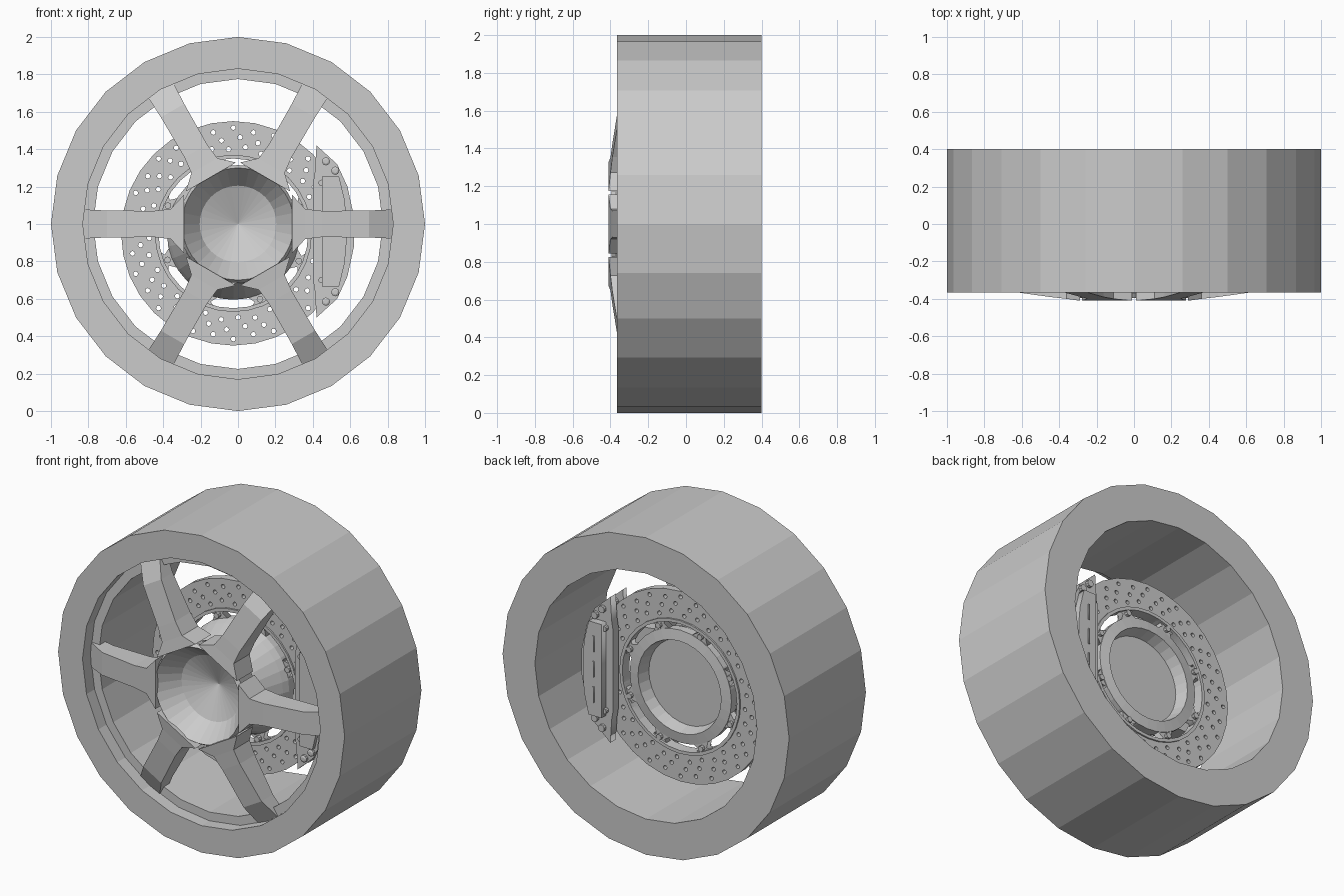
import bpy, bmesh
from math import sin, cos, pi, radians
from mathutils import Matrix

cube = bpy.data.objects.get("Cube")
if cube:
    bpy.data.objects.remove(cube, do_unlink=True)

grey = bpy.data.materials.new("plain grey")
grey.use_nodes = True
grey.diffuse_color = (0.6, 0.6, 0.6, 1)
grey.node_tree.nodes["Principled BSDF"].inputs["Base Color"].default_value = (0.6, 0.6, 0.6, 1)


def add_object(name, mesh):
    mesh.materials.clear()
    mesh.materials.append(grey)
    obj = bpy.data.objects.new(name, mesh)
    bpy.context.collection.objects.link(obj)
    return obj


def finish(name, bm):
    bmesh.ops.recalc_face_normals(bm, faces=bm.faces)
    mesh = bpy.data.meshes.new(name)
    bm.to_mesh(mesh)
    bm.free()
    return add_object(name, mesh)


def revolve(name, profile, sides, cx=0, cz=1, closed=False):
    """Turn (radius, y) points about the axle."""
    bm = bmesh.new()
    rings = []
    for r, y in profile:
        if r == 0:
            rings.append([bm.verts.new((cx, y, cz))] * sides)
        else:
            rings.append([bm.verts.new((cx + r * sin(2 * pi * i / sides), y,
                                        cz + r * cos(2 * pi * i / sides))) for i in range(sides)])
    pairs = list(zip(rings, rings[1:]))
    if closed:
        pairs.append((rings[-1], rings[0]))
    for a, b in pairs:
        for i in range(sides):
            j = (i + 1) % sides
            corners = list(dict.fromkeys((a[i], a[j], b[j], b[i])))
            bm.faces.new(corners)
    return finish(name, bm)


def circle(cx, cz, r, sides):
    return [(cx + r * sin(2 * pi * i / sides), cz + r * cos(2 * pi * i / sides)) for i in range(sides)]


def plate(name, outlines, y0, y1):
    """Fill (x, z) outlines, with inner ones as holes, from y0 to y1."""
    curve = bpy.data.curves.new(name, "CURVE")
    curve.dimensions = "2D"
    curve.fill_mode = "BOTH"
    curve.extrude = (y1 - y0) / 2
    for points in outlines:
        spline = curve.splines.new("POLY")
        spline.points.add(len(points) - 1)
        for p, (x, z) in zip(spline.points, points):
            p.co = (x, z, 0, 1)
        spline.use_cyclic_u = True
    temp = bpy.data.objects.new(name + " outline", curve)
    bpy.context.collection.objects.link(temp)
    graph = bpy.context.evaluated_depsgraph_get()
    mesh = bpy.data.meshes.new_from_object(temp.evaluated_get(graph))
    bpy.data.objects.remove(temp, do_unlink=True)
    mesh.transform(Matrix.Translation((0, (y0 + y1) / 2, 0)) @ Matrix.Rotation(pi / 2, 4, "X"))
    return add_object(name, mesh)


# Tyre and barrel with a stepped front lip
revolve("tyre_and_rim", [(1, -0.365), (1, 0.4), (0.775, 0.4), (0.775, -0.285),
                         (0.83, -0.285), (0.83, -0.365)], 24, closed=True)

# Dished hub
revolve("hub", [(0, -0.19), (0.205, -0.27), (0.3, -0.395), (0.315, -0.37),
                (0.27, -0.2), (0, -0.15)], 32)

# Six spokes: radius, half width, front y, back y
spoke_rows = [(0.29, 0.155, -0.41, -0.25), (0.36, 0.08, -0.4, -0.24), (0.45, 0.07, -0.39, -0.24),
              (0.7, 0.072, -0.355, -0.24), (0.83, 0.078, -0.285, -0.22)]
for k in range(6):
    bm = bmesh.new()
    a = k * pi / 3
    rows = []
    for r, w, front, back in spoke_rows:
        section = [(-w, front), (w, front), (w, back), (-w, back)]
        rows.append([bm.verts.new((r * cos(a) - s * sin(a), y, 1 + r * sin(a) + s * cos(a)))
                     for s, y in section])
    for p, q in zip(rows, rows[1:]):
        for i in range(4):
            j = (i + 1) % 4
            bm.faces.new((p[i], p[j], q[j], q[i]))
    bm.faces.new(rows[0])
    bm.faces.new(rows[-1])
    finish(f"spoke_{k + 1}", bm)

# Drilled brake disc
DX, DZ = -0.025, 0.95
outlines = [circle(DX, DZ, 0.6, 32), circle(DX, DZ, 0.4, 32)]
for k in range(32):
    for i in range(3):
        a = 2 * pi * k / 32 + i * 0.07
        r = 0.565 - 0.05 * i - 0.015 * (k % 2)
        outlines.append(circle(DX + r * sin(a), DZ + r * cos(a), 0.013, 8))
plate("brake_disc", outlines, 0.04, 0.09)
revolve("disc_inner_collar", [(0.4, 0.03), (0.42, 0.03), (0.42, 0.1), (0.4, 0.1)], 32, DX, DZ, True)

# Disc bell with a recessed back
revolve("disc_bell", [(0, -0.15), (0.27, -0.15), (0.34, 0.0), (0.355, 0.04), (0.355, 0.09),
                      (0.29, 0.1), (0.27, 0.02), (0, 0.02)], 32, DX, DZ)

# Tabs and bolts joining the bell to the disc
for k in range(8):
    a = radians(22 + 45 * k)
    tab = [(DX + r * cos(a + t), DZ + r * sin(a + t))
           for r, t in ((0.34, -0.2), (0.385, -0.08), (0.41, -0.16),
                        (0.41, 0.16), (0.385, 0.08), (0.34, 0.2))]
    plate(f"disc_tab_{k + 1}", [tab], 0.045, 0.085)
    revolve(f"disc_bolt_{k + 1}", [(0, 0.02), (0.018, 0.02), (0.018, 0.105), (0, 0.105)], 8,
            DX + 0.38 * cos(a), DZ + 0.38 * sin(a))

# Caliper: two halves, a bridge over the disc edge, and raised housings
MID = 0.96
half = [(0.4, 0.25), (0.41, 0.31), (0.42, 0.46), (0.53, 0.36), (0.585, 0.24), (0.62, 0.08)]
body = half + [(x, -z) for x, z in reversed(half)]
body = [(x, z + MID) for x, z in body]
half = [(0.45, 0.295), (0.54, 0.295), (0.57, 0.17), (0.58, 0.06)]
housing = [(x, z + MID) for x, z in half + [(x, -z) for x, z in reversed(half)]]
plate("caliper_front", [body], -0.005, 0.03)
plate("caliper_back", [body], 0.1, 0.155)
plate("caliper_front_housing", [housing], -0.03, 0.0)
plate("caliper_back_housing", [housing], 0.15, 0.2)
bridge = [(DX + r * cos(a), DZ + r * sin(a))
          for r, steps in ((0.605, range(-5, 6)), (0.64, range(5, -6, -1)))
          for a in (s * 0.09 for s in steps)]
plate("caliper_bridge", [bridge], 0.02, 0.11)

# Caliper bolts, back ribs and fluid pipes
for side, up in (("upper", 1), ("lower", -1)):
    for k, (x, z) in enumerate(((0.47, 0.375), (0.52, 0.325))):
        revolve(f"caliper_{side}_bolt_{k + 1}",
                [(0, -0.025), (0.012, -0.025), (0.022, -0.02), (0.022, 0.175), (0, 0.175)],
                10, x, MID + up * z)
    revolve(f"caliper_{side}_pin", [(0, -0.02), (0.017, -0.02), (0.017, 0.18), (0, 0.18)],
            10, 0.447, MID + up * 0.26)
for k in range(3):
    z = MID + 0.16 * (k - 1)
    plate(f"housing_rib_{k + 1}", [[(0.5, z - 0.05), (0.51, z - 0.05), (0.51, z + 0.05),
                                    (0.5, z + 0.05)]], 0.199, 0.206)
